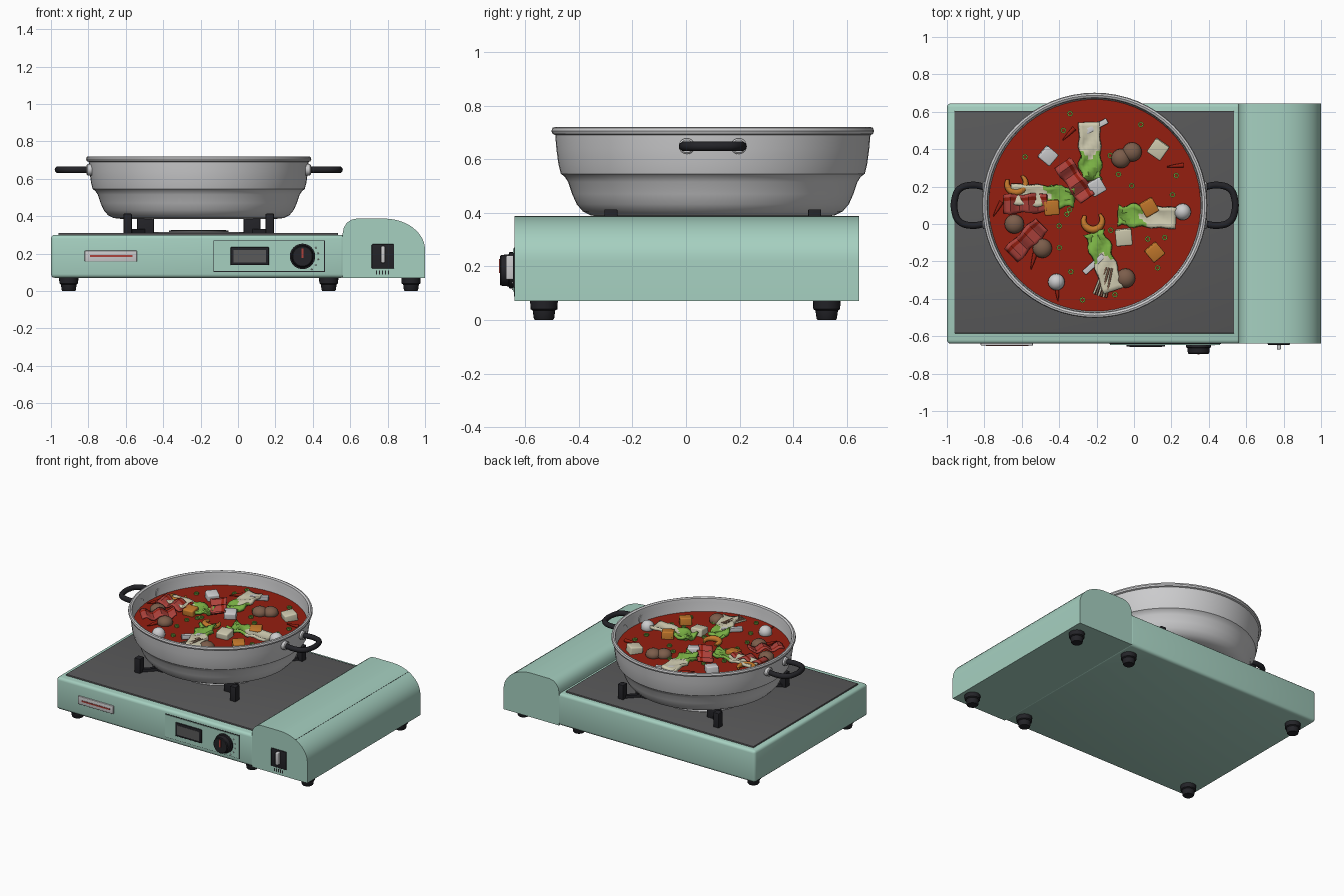
import bpy, bmesh, math, random
from math import sin, cos, pi, radians
from mathutils import Matrix, Vector

random.seed(4)
if "Cube" in bpy.data.objects:
    bpy.data.objects.remove(bpy.data.objects["Cube"])


def material(name, r, g, b, rough=0.6):
    m = bpy.data.materials.new(name)
    m.use_nodes = True
    m.diffuse_color = (r, g, b, 1)
    node = m.node_tree.nodes["Principled BSDF"]
    node.inputs["Base Color"].default_value = (r, g, b, 1)
    node.inputs["Roughness"].default_value = rough
    return m


MINT = material("mint enamel", .38, .63, .53)
PLATE = material("charcoal plate", .1, .1, .102)
BLACK = material("black plastic", .017, .017, .021)
STEEL = material("light steel", .6, .6, .61)
SOUP = material("soup red", .30, .013, .005)
MEAT = material("meat red", .42, .055, .045)
CREAM = material("cream", .62, .59, .43)
GREEN = material("leaf green", .2, .45, .06)
BROWN = material("mushroom brown", .2, .11, .07)
ORANGE = material("fried orange", .55, .19, .025)


def finish(name, bm, *mats, angle=35, loc=(0, 0, 0), rot=(0, 0, 0)):
    bmesh.ops.recalc_face_normals(bm, faces=bm.faces[:])
    me = bpy.data.meshes.new(name)
    bm.to_mesh(me)
    bm.free()
    for m in mats:
        me.materials.append(m)
    me.polygons.foreach_set("use_smooth", [True] * len(me.polygons))
    me.set_sharp_from_angle(angle=radians(angle))
    ob = bpy.data.objects.new(name, me)
    ob.location, ob.rotation_euler = loc, rot
    bpy.context.scene.collection.objects.link(ob)
    return ob


def box(name, mat, x, y, z, bevel=0.0, rot=0, tilt=0):
    """Box from (min, max) spans, turned about its own centre."""
    bm = bmesh.new()
    bmesh.ops.create_cube(bm, size=1)
    size = [s[1] - s[0] for s in (x, y, z)]
    bmesh.ops.scale(bm, vec=size, verts=bm.verts)
    if bevel:
        bmesh.ops.bevel(bm, geom=bm.edges[:], offset=bevel, segments=3, profile=.5, affect='EDGES')
    return finish(name, bm, mat, loc=[sum(s) / 2 for s in (x, y, z)], rot=(tilt, 0, radians(rot)))


def lathe(name, mat, profile, loc=(0, 0, 0), rot=(0, 0, 0), n=32):
    """Turn (radius, height) points about z and cap open ends."""
    bm = bmesh.new()
    rings = [[bm.verts.new((r * cos(2 * pi * i / n), r * sin(2 * pi * i / n), h)) for i in range(n)]
             for r, h in profile]
    for a, b in zip(rings, rings[1:]):
        for i in range(n):
            bm.faces.new((a[i], a[(i + 1) % n], b[(i + 1) % n], b[i]))
    bm.faces.new(rings[0])
    bm.faces.new(rings[-1])
    return finish(name, bm, mat, loc=loc, rot=rot)


def tube(name, mat, points, depth, taper=None):
    cu = bpy.data.curves.new(name, 'CURVE')
    cu.dimensions, cu.bevel_depth, cu.use_fill_caps = '3D', depth, True
    cu.bevel_resolution, cu.resolution_u = 3, 6
    sp = cu.splines.new('BEZIER')
    sp.bezier_points.add(len(points) - 1)
    for i, (bp, p) in enumerate(zip(sp.bezier_points, points)):
        bp.co = p
        bp.handle_left_type = bp.handle_right_type = 'AUTO'
        bp.radius = taper[i] if taper else 1
    tmp = bpy.data.objects.new(name + "_path", cu)
    bm = bmesh.new()
    me = bpy.data.meshes.new_from_object(tmp)
    bm.from_mesh(me)
    bpy.data.objects.remove(tmp)
    bpy.data.meshes.remove(me)
    return finish(name, bm, mat, angle=50)


def ball(name, mat, x, y, z, r, flat=1):
    bm = bmesh.new()
    bmesh.ops.create_uvsphere(bm, u_segments=16, v_segments=10, radius=r)
    bmesh.ops.scale(bm, vec=(1, 1, flat), verts=bm.verts)
    return finish(name, bm, mat, loc=(x, y, z))


def strip(name, mats, x, y, z, length, width, rot, thick, shape, rule):
    """Wavy slab; shape(u, v) gives (width factor, lift), rule(u, v) the material."""
    nu, nv = 14, 6
    bm = bmesh.new()
    grid = []
    for i in range(nu + 1):
        row = []
        for j in range(nv + 1):
            u, v = i / nu, j / nv * 2 - 1
            w, lift = shape(u, v)
            row.append(bm.verts.new(((u - .5) * length, v * width / 2 * w, lift)))
        grid.append(row)
    for i in range(nu):
        for j in range(nv):
            f = bm.faces.new((grid[i][j], grid[i + 1][j], grid[i + 1][j + 1], grid[i][j + 1]))
            f.material_index = rule((i + .5) / nu, (j + .5) / nv * 2 - 1)
    ob = finish(name, bm, *mats, loc=(x, y, z), rot=(0, 0, radians(rot)))
    mod = ob.modifiers.new("thickness", 'SOLIDIFY')
    mod.thickness = thick
    mod.offset = 0


# Stove body and top plate
box("stove_body", MINT, (-1, .57), (-.64, .645), (.07, .3), .02)
box("top_plate", PLATE, (-.96, .535), (-.585, .605), (.295, .31), .004)

# Gas canister housing with arched end profile
arch = [(.56, .07), (.56, .31)]
arch += [(.635 - .075 * cos(a), .31 + .077 * sin(a)) for a in (pi / 8 * k for k in range(1, 5))]
arch += [(.78 + .22 * sin(a), .22 + .167 * cos(a)) for a in (pi / 24 * k for k in range(13))]
arch += [(1, .07)]
bm = bmesh.new()
cap = bm.faces.new([bm.verts.new((px, -.64, pz)) for px, pz in arch])
push = bmesh.ops.extrude_face_region(bm, geom=[cap])
bmesh.ops.translate(bm, vec=(0, 1.285, 0), verts=[g for g in push["geom"] if isinstance(g, bmesh.types.BMVert)])
finish("canister_housing", bm, MINT)
box("housing_seam", BLACK, (.9, .907), (-.638, .643), (.33, .357))

# Feet
for fx in (-.905, .485, .925):
    for fy in (-.53, .525):
        lathe("foot", BLACK, [(.034, 0), (.038, .005), (.042, .035), (.05, .04), (.052, .075)], (fx, fy, 0), n=20)

# Front badge, control panel, display, knob and lever
box("badge", STEEL, (-.82, -.54), (-.65, -.63), (.157, .215), .004)
box("badge_stripe", MEAT, (-.79, -.565), (-.653, -.645), (.181, .191))
box("panel_groove", BLACK, (-.131, .464), (-.642, -.634), (.102, .27))
box("control_panel", MINT, (-.127, .46), (-.646, -.634), (.106, .266))
box("display_frame", BLACK, (-.04, .165), (-.656, -.64), (.138, .234), .004)
box("display_screen", PLATE, (-.024, .149), (-.658, -.65), (.152, .219))
lathe("knob", BLACK, [(.068, 0), (.068, .015), (.06, .018), (.057, .046), (.052, .051)], (.345, -.644, .185),
      (pi / 2, 0, 0))
box("knob_pointer", MEAT, (.339, .351), (-.698, -.69), (.175, .228))
for k in range(5):
    a = radians(-55 + 22 * k)
    ball("knob_dot", STEEL, .345 + .085 * cos(a), -.646, .185 + .085 * sin(a), .004)
    box("vent_slot", BLACK, (.737 + .016 * k, .743 + .016 * k), (-.642, -.636), (.088, .11))
box("lever_plate", BLACK, (.715, .835), (-.646, -.63), (.12, .25), .004)
box("lever", STEEL, (.764, .786), (-.672, -.64), (.15, .24), .006)

# Burner and pan supports
PX, PY = -.21, .1
lathe("drip_tray", STEEL, [(.31, .305), (.31, .313), (.29, .316), (.27, .312)], (PX, PY, 0))
lathe("burner", PLATE, [(.16, .305), (.16, .322), (.14, .326)], (PX, PY, 0))
for sx in (-1, 1):
    for sy in (-1, 1):
        ox, oy = PX + sx * .38, PY + sy * .38
        box("support_post", BLACK, (ox - .022, ox + .022), (oy - .024, oy + .024), (.3, .413), .004)
        ix, iy = PX + sx * .285, PY + sy * .285
        box("support_pad", BLACK, (ix - .045, ix + .045), (iy - .02, iy + .02), (.3, .388), .004)
        mx, my = PX + sx * .33, PY + sy * .33
        box("support_arm", BLACK, (mx - .075, mx + .075), (my - .012, my + .012), (.305, .33), 0, 45 * sx * sy)

# Pot shell, soup and handles
lathe("pot", STEEL, [(.42, .386), (.455, .39), (.485, .405), (.508, .432), (.525, .47), (.54, .515), (.553, .535),
                     (.567, .545), (.576, .58), (.584, .64), (.588, .69), (.598, .694), (.602, .705), (.598, .717),
                     (.588, .72), (.576, .714), (.572, .69), (.566, .62), (.55, .56)], (PX, PY, 0), n=64)
TOP = .625
lathe("soup", SOUP, [(.55, TOP - .04), (.568, TOP)], (PX, PY, 0), n=64)
for s in (-1, 1):
    path = [(.575, -.095), (.66, -.108), (.725, -.085), (.748, -.035), (.748, .035), (.725, .085), (.66, .108),
            (.575, .095)]
    tube("pot_handle", BLACK, [(PX + s * a, PY + b, .648) for a, b in path], .018)
    for hy in (-.097, .097):
        lathe("handle_mount", STEEL, [(.03, 0), (.03, .035), (.024, .04)], (PX + s * .56, PY + hy, .648),
              (0, s * pi / 2, 0), n=20)

# Cabbage pieces: pale stem with a ruffled leaf at the far end
for x, y, rot, length in ((-.235, .39, -88, .31), (-.49, .15, -3, .34), (.07, .04, 177, .31), (-.16, -.2, 108, .33)):
    strip("cabbage", (CREAM, GREEN), x, y, TOP + .018, length, .11, rot, .02,
          lambda u, v: (1 + .25 * sin(u * 19) * u, .014 * sin(u * 17 + v * 3) * u + .012 * v * v),
          lambda u, v: int(u + .18 * abs(v) > .64))

# Meat slices with darker grain
for x, y, rot in ((-.315, .23, -55), (-.58, .11, 2), (-.575, -.085, 45)):
    strip("meat_slice", (MEAT, SOUP), x, y, TOP + .03, .23, .1, rot, .012,
          lambda u, v: (1 + .1 * sin(u * 11), .014 * sin(u * 14) + .006 * v),
          lambda u, v: int(.3 < v < .6))

# Bean curd and fried cubes
cubes = (("white_cube", STEEL, .08, ((-.46, .365, 50), (-.2, .2, 30))),
         ("bean_curd", CREAM, .088, ((.13, .4, -35), (-.055, -.07, 5))),
         ("fried_cube", ORANGE, .08, ((-.44, .09, 4), (.08, .09, 30), (.11, -.15, 40))))
for name, mat, size, spots in cubes:
    h = size / 2
    for x, y, rot in spots:
        box(name, mat, (x - h, x + h), (y - h, y + h), (TOP - .03, TOP + .045), .008, rot, .12)

# Mushrooms and fish balls
for x, y in ((-.07, .35), (-.01, .385), (-.64, 0), (-.49, -.13), (-.045, -.29)):
    ball("mushroom", BROWN, x, y, TOP + .012, .052, .75)
for x, y in ((.26, .065), (-.415, -.31)):
    ball("fish_ball", STEEL, x, y, TOP + .015, .045)

# Curled shrimp
for x, y, start in ((-.63, .22, 160), (-.22, .02, 150)):
    arc = [radians(start + 42 * k) for k in range(7)]
    tube("shrimp", ORANGE, [(x + .05 * cos(a), y + .05 * sin(a), TOP + .018) for a in arc], .02,
         (.5, .8, 1, 1, .9, .7, .4))

# Radish sticks and a bundle of thin mushrooms
for x, y, rot in ((-.205, .52, 28), (-.215, -.215, 42)):
    box("radish_stick", STEEL, (x - .07, x + .07), (y - .015, y + .015), (TOP, TOP + .03), .004, rot)
for k in range(6):
    d = (k - 2.5) * .011
    a = radians(68 + 2 * k)
    side, along = Vector((sin(a), -cos(a), 0)) * d, Vector((cos(a), sin(a), 0)) * .08
    mid = Vector((-.16, -.31, TOP + .022 + .004 * (k % 2))) + side
    tube("thin_mushroom", (CREAM, BROWN)[k % 2], [mid - along, mid, mid + along], .006)

# Chili slivers
for x, y, rot in ((-.35, .48, 45), (.22, .31, 5), (-.73, .08, 60), (-.54, -.2, 75), (-.41, -.37, 95)):
    d = Vector((cos(radians(rot)), sin(radians(rot)), 0)) * .045
    c = Vector((x, y, TOP + .01))
    tube("chili", SOUP, [c - d, c, c + d], .013, (.2, .7, 1))

# Spring onion rings scattered on the soup
bm = bmesh.new()
for k in range(32):
    r, a = .53 * math.sqrt(random.random()), k * 2.4
    rings = [[bm.verts.new((PX + r * cos(a) + q * cos(t), PY + r * sin(a) + q * sin(t), z))
              for t in (pi / 4 * i for i in range(8))]
             for q, z in ((.016, TOP), (.016, TOP + .012), (.008, TOP + .012), (.008, TOP))]
    for p, q in zip(rings, rings[1:]):
        for i in range(8):
            bm.faces.new((p[i], p[(i + 1) % 8], q[(i + 1) % 8], q[i]))
finish("spring_onion", bm, GREEN)
